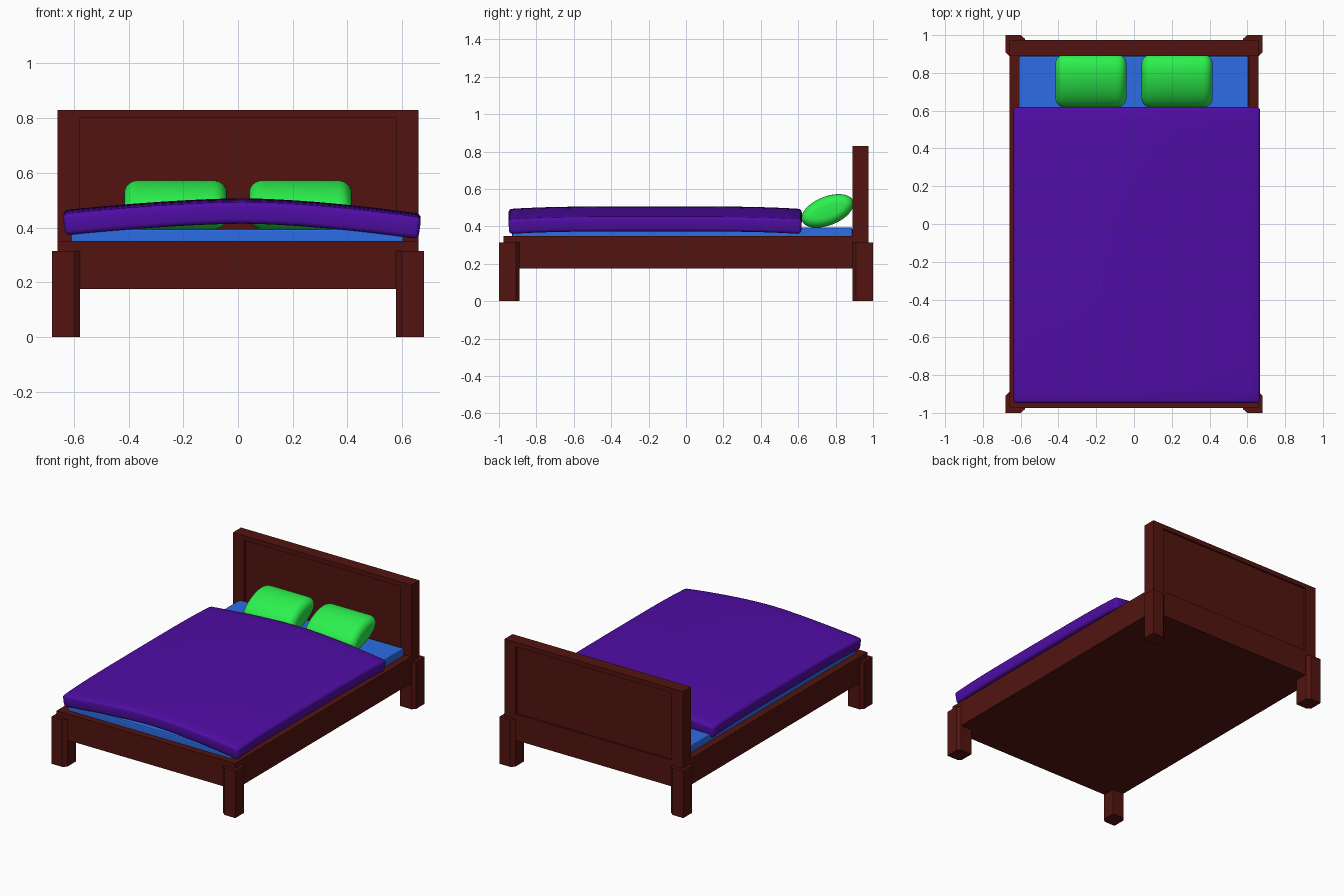
import bpy, bmesh, math
from mathutils import Matrix

if "Cube" in bpy.data.objects:
    bpy.data.objects.remove(bpy.data.objects["Cube"])


def material(name, rgb):
    m = bpy.data.materials.new(name)
    m.diffuse_color = (*rgb, 1)
    m.use_nodes = True
    m.node_tree.nodes["Principled BSDF"].inputs["Base Color"].default_value = m.diffuse_color
    return m


WOOD = material("dark_wood", (0.085, 0.007, 0.005))
BLUE = material("blue_sheet", (0.025, 0.15, 0.78))
PURPLE = material("purple_cloth", (0.08, 0.004, 0.38))
GREEN = material("green_cloth", (0.025, 0.88, 0.075))


def finish(name, bm, mat, smooth=False):
    bmesh.ops.recalc_face_normals(bm, faces=bm.faces)
    me = bpy.data.meshes.new(name)
    bm.to_mesh(me)
    bm.free()
    me.materials.append(mat)
    ob = bpy.data.objects.new(name, me)
    bpy.context.collection.objects.link(ob)
    if smooth:
        bpy.ops.object.select_all(action='DESELECT')
        ob.select_set(True)
        bpy.context.view_layer.objects.active = ob
        bpy.ops.object.shade_smooth_by_angle(angle=math.radians(40))
    return ob


def box(name, x, y, z, mat, bevel=0):
    bm = bmesh.new()
    size = [b - a for a, b in (x, y, z)]
    mid = [(a + b) / 2 for a, b in (x, y, z)]
    bmesh.ops.create_cube(bm, size=1, matrix=Matrix.Translation(mid) @ Matrix.Diagonal((*size, 1)))
    if bevel:
        bmesh.ops.bevel(bm, geom=bm.edges[:], offset=bevel, segments=2, profile=0.5, affect='EDGES')
    return finish(name, bm, mat)


# Legs: square posts with two chamfered corners, mirrored to all four corners
LEG = [(0.68, 1.0), (0.60, 1.0), (0.577, 0.98), (0.577, 0.89), (0.66, 0.89), (0.68, 0.91)]
for sy, end in ((-1, "front"), (1, "back")):
    for sx, side in ((-1, "left"), (1, "right")):
        bm = bmesh.new()
        face = bm.faces.new([bm.verts.new((sx * x, sy * y, 0)) for x, y in LEG])
        new = bmesh.ops.extrude_face_region(bm, geom=[face])["geom"]
        bmesh.ops.translate(bm, vec=(0, 0, 0.315), verts=[v for v in new if isinstance(v, bmesh.types.BMVert)])
        finish(f"{end}_{side}_leg", bm, WOOD)

# Bed frame: rails around a closed base
for sx, side in ((-1, "left"), (1, "right")):
    box(f"{side}_side_rail", sorted((sx * 0.61, sx * 0.66)), (-0.975, 0.89), (0.175, 0.35), WOOD)
    # Headboard stiles
    box(f"{side}_headboard_stile", sorted((sx * 0.577, sx * 0.66)), (0.89, 0.975), (0.175, 0.83), WOOD)
box("front_rail", (-0.61, 0.61), (-0.975, -0.93), (0.175, 0.35), WOOD)
box("bed_base", (-0.61, 0.61), (-0.93, 0.89), (0.175, 0.20), WOOD)

# Headboard cross rails and recessed panel
box("headboard_top_rail", (-0.577, 0.577), (0.89, 0.975), (0.80, 0.83), WOOD)
box("headboard_bottom_rail", (-0.577, 0.577), (0.89, 0.975), (0.175, 0.35), WOOD)
box("headboard_panel", (-0.577, 0.577), (0.902, 0.963), (0.35, 0.80), WOOD)

# Mattress
box("mattress", (-0.61, 0.605), (-0.93, 0.889), (0.20, 0.395), BLUE, 0.008)

# Quilt: arched sheet, drooping at its ends, with thickness and rounded rim
bm = bmesh.new()
bmesh.ops.create_grid(bm, x_segments=20, y_segments=20, size=1)
for v in bm.verts:
    u, w = v.co.x, v.co.y
    drop = 0.05 * abs(u) ** 1.6 + 0.007 * u * abs(u) + 0.014 * abs(w) ** 4
    v.co = (0.015 + 0.655 * u, -0.165 + 0.785 * w, 0.507 - drop)
quilt = finish("quilt", bm, PURPLE)
solid = quilt.modifiers.new("thickness", 'SOLIDIFY')
solid.thickness = 0.08
solid.offset = -1
bev = quilt.modifiers.new("rim", 'BEVEL')
bev.width = 0.018
bev.segments = 3
bev.limit_method = 'ANGLE'
bev.angle_limit = math.radians(50)
bpy.ops.object.select_all(action='DESELECT')
quilt.select_set(True)
bpy.context.view_layer.objects.active = quilt
bpy.ops.object.shade_smooth_by_angle(angle=math.radians(40))

# Pillows: tilted elliptical rolls with rounded ends
for cx, side in ((-0.228, "left"), (0.228, "right")):
    bm = bmesh.new()
    half, r, n = 0.188, 0.05, 36
    steps = [math.radians(a) for a in range(0, 91, 15)]
    prof = [(-half + r - r * math.cos(a), r - r * math.sin(a)) for a in steps]
    prof += [(-x, inset) for x, inset in reversed(prof)]
    rings = []
    for x, inset in prof:
        ring = []
        for i in range(n):
            t = math.tau * i / n
            ring.append(bm.verts.new((x, (0.147 - inset) * math.cos(t), (0.077 - inset) * math.sin(t))))
        rings.append(ring)
    for a, b in zip(rings, rings[1:]):
        for i in range(n):
            j = (i + 1) % n
            bm.faces.new((a[i], a[j], b[j], b[i]))
    bm.faces.new(rings[0])
    bm.faces.new(rings[-1])
    bm.transform(Matrix.Translation((cx, 0.757, 0.483)) @ Matrix.Rotation(math.radians(21.6), 4, 'X'))
    finish(f"{side}_pillow", bm, GREEN, True)
